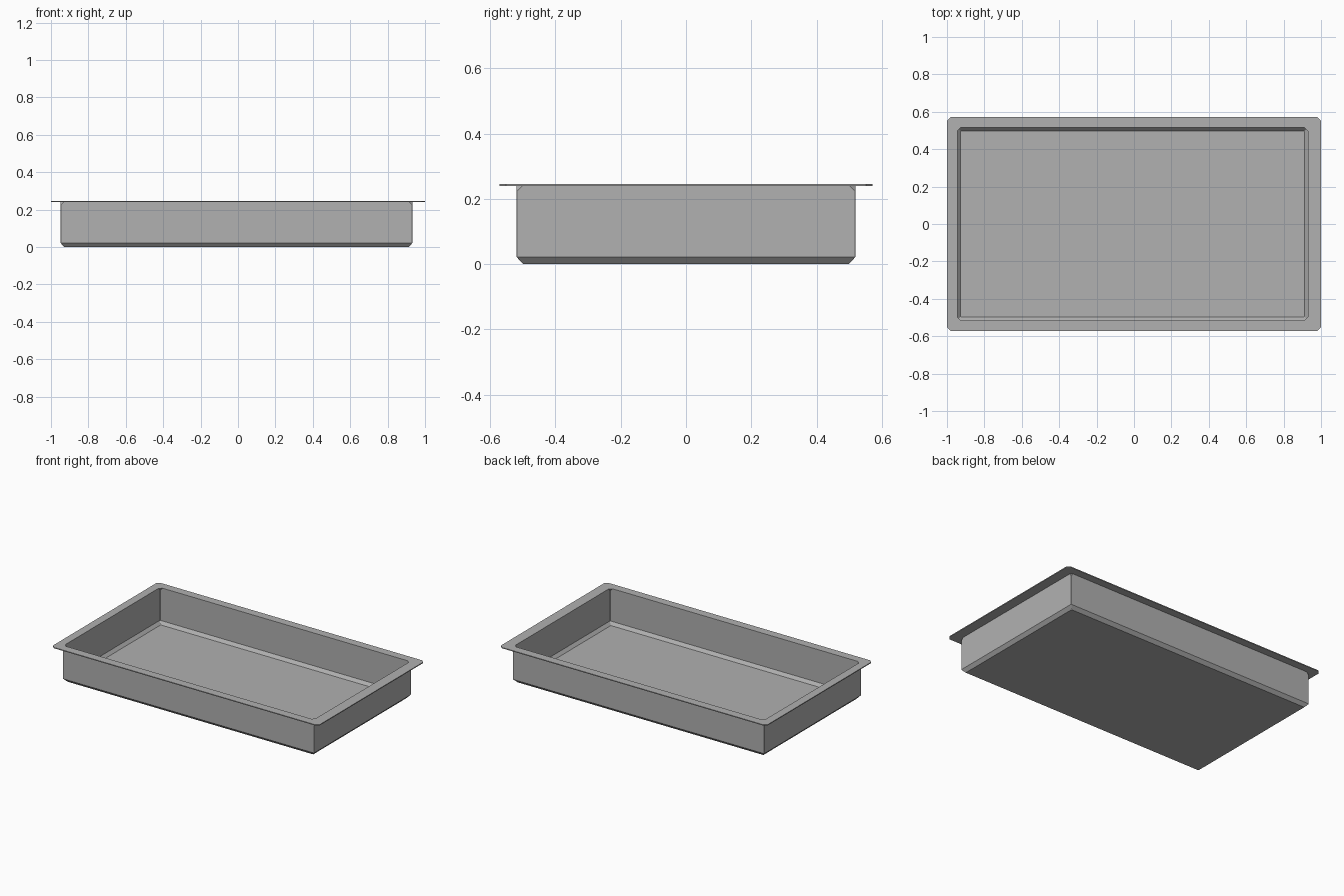
import bpy, bmesh

if "Cube" in bpy.data.objects:
    bpy.data.objects.remove(bpy.data.objects["Cube"])

CX, HX = -0.008, 0.941    # basin is slightly off-centre under the flange
HY = 0.519                # basin half depth
T = 0.004                 # sheet thickness


def ring(bm, cx, hx, hy, z, cut):
    """Rectangular loop with clipped corners (8 vertices)."""
    pts = [(hx, -hy + cut), (hx, hy - cut), (hx - cut, hy), (-hx + cut, hy),
           (-hx, hy - cut), (-hx, -hy + cut), (-hx + cut, -hy), (hx - cut, -hy)]
    return [bm.verts.new((cx + x, y, z)) for x, y in pts]


def bridge(bm, a, b):
    n = len(a)
    for i in range(n):
        j = (i + 1) % n
        bm.faces.new((a[i], a[j], b[j], b[i]))


bm = bmesh.new()
# outside of the basin, flange, then inside of the basin
loops = [ring(bm, *p) for p in (
    (CX, HX - 0.02, HY - 0.02, 0.0, 0.002),
    (CX, HX, HY, 0.022, 0.002),
    (CX, HX, HY, 0.225, 0.002),
    (CX, HX, HY, 0.240, 0.018),
    (0, 1.0, 0.571, 0.240, 0.02),
    (0, 1.0, 0.571, 0.246, 0.02),
    (CX, HX - T, HY - T, 0.246, 0.018),
    (CX, HX - T, HY - T, 0.228, 0.002),
    (CX, HX - T, HY - T, 0.024, 0.002),
    (CX, HX - 0.022, HY - 0.022, T, 0.002),
)]
for a, b in zip(loops, loops[1:]):
    bridge(bm, a, b)
# underside and floor
bm.faces.new(list(reversed(loops[0])))
bm.faces.new(loops[-1])
bmesh.ops.recalc_face_normals(bm, faces=bm.faces)

mesh = bpy.data.meshes.new("tray")
bm.to_mesh(mesh)
bm.free()
tray = bpy.data.objects.new("tray", mesh)
bpy.context.collection.objects.link(tray)

# darker grey metal
metal = bpy.data.materials.new("dark_grey")
metal.diffuse_color = (0.44, 0.44, 0.44, 1)
metal.use_nodes = True
metal.node_tree.nodes["Principled BSDF"].inputs["Base Color"].default_value = metal.diffuse_color
mesh.materials.append(metal)
